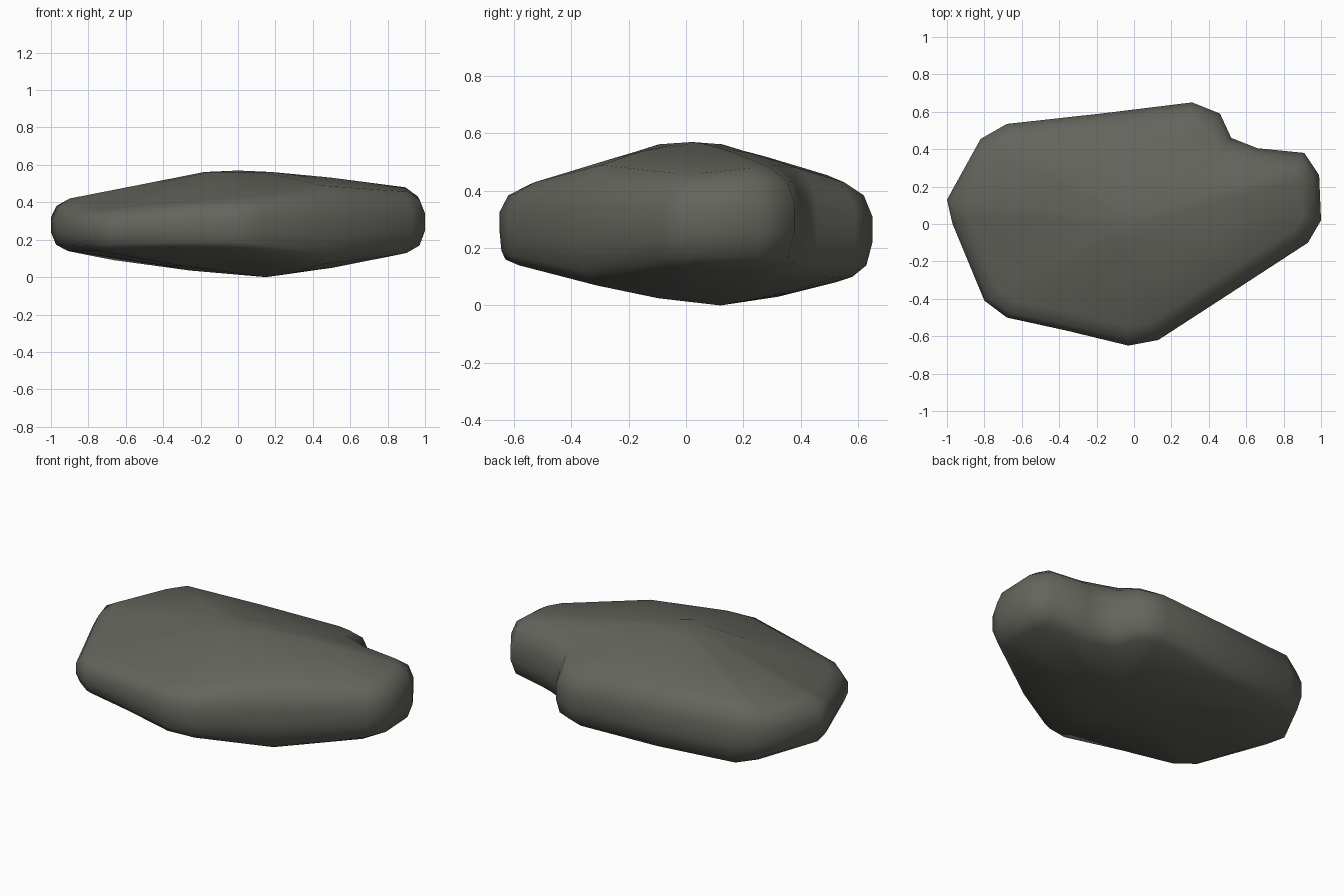
import bpy
import bmesh
from mathutils import Vector

cube = bpy.data.objects.get("Cube")
if cube:
    bpy.data.objects.remove(cube, do_unlink=True)

# Plan outline, counterclockwise:
# x, y, lower rim height, upper rim height, roundness of the lower edge
OUTLINE = [
    (-1, .13, .14, .42, .9), (-.97, 0, .14, .41, .9), (-.8, -.41, .14, .36, .7),
    (-.68, -.5, .15, .37, .5), (-.36, -.57, .16, .4, .3), (-.03, -.65, .16, .42, .2),
    (.13, -.62, .14, .43, .4), (.5, -.38, .07, .49, .8), (.93, -.1, .12, .46, 1),
    (1, .02, .13, .46, 1), (.99, .26, .13, .48, 1), (.91, .38, .13, .48, 1),
    (.66, .405, .1, .49, .8), (.52, .46, .09, .48, .8), (.46, .59, .1, .44, .7),
    (.31, .65, .1, .43, .7), (-.18, .59, .08, .455, .7), (-.68, .535, .09, .465, .7),
    (-.82, .455, .11, .44, .8),
]
# Rounded edge: distance inwards, fraction of the rim height
EDGE = [(.1, 0), (.03, .12), (0, .36), (0, .64), (.03, .86), (.1, 1)]
TOP_HUB = Vector((0, .02, .57))
BOTTOM_HUB = Vector((.15, .12, 0))


def inward(i):
    """Plan direction pointing into the stone at outline point i."""
    here = Vector(OUTLINE[i][:2])
    before = Vector(OUTLINE[i - 1][:2])
    after = Vector(OUTLINE[(i + 1) % len(OUTLINE)][:2])
    along = (here - before).normalized() + (after - here).normalized()
    return Vector((-along.y, along.x)).normalized()


def edge_ring(inset, height):
    ring = []
    for i, (x, y, low, high, roundness) in enumerate(OUTLINE):
        d = inward(i) * inset * (roundness if height < .5 else 1)
        ring.append(Vector((x + d.x, y + d.y, low + (high - low) * height)))
    return ring


def toward(ring, hub, amount, bulge):
    lift = Vector((0, 0, bulge))
    return [p.lerp(hub, amount) + lift for p in ring]


# Rings from the underside, round the edge, to the level top
side = [edge_ring(*step) for step in EDGE]
plateau = [Vector((p.x, p.y, .562)) for p in toward(side[-1], TOP_HUB, .8, 0)]
rings = [toward(side[0], BOTTOM_HUB, .5, -.01)] + side
rings += [toward(side[-1], TOP_HUB, .45, .012), plateau]

bm = bmesh.new()
loops = [[bm.verts.new(p) for p in ring] for ring in rings]
count = len(OUTLINE)
for lower, upper in zip(loops, loops[1:]):
    for i in range(count):
        j = (i + 1) % count
        bm.faces.new((lower[i], lower[j], upper[j], upper[i]))
for loop, hub in ((loops[0], BOTTOM_HUB), (loops[-1], TOP_HUB)):
    center = bm.verts.new(hub)
    for i in range(count):
        bm.faces.new((loop[i], loop[(i + 1) % count], center))
bmesh.ops.recalc_face_normals(bm, faces=bm.faces)
for face in bm.faces:
    face.smooth = True

mesh = bpy.data.meshes.new("flat_stone")
bm.to_mesh(mesh)
bm.free()
stone = bpy.data.objects.new("flat_stone", mesh)
bpy.context.collection.objects.link(stone)

# Stone colour
grey = bpy.data.materials.new("dark_stone_grey")
grey.use_nodes = True
colour = (.13, .13, .112, 1)
grey.diffuse_color = colour
shader = grey.node_tree.nodes["Principled BSDF"]
shader.inputs["Base Color"].default_value = colour
shader.inputs["Roughness"].default_value = .9
mesh.materials.append(grey)
